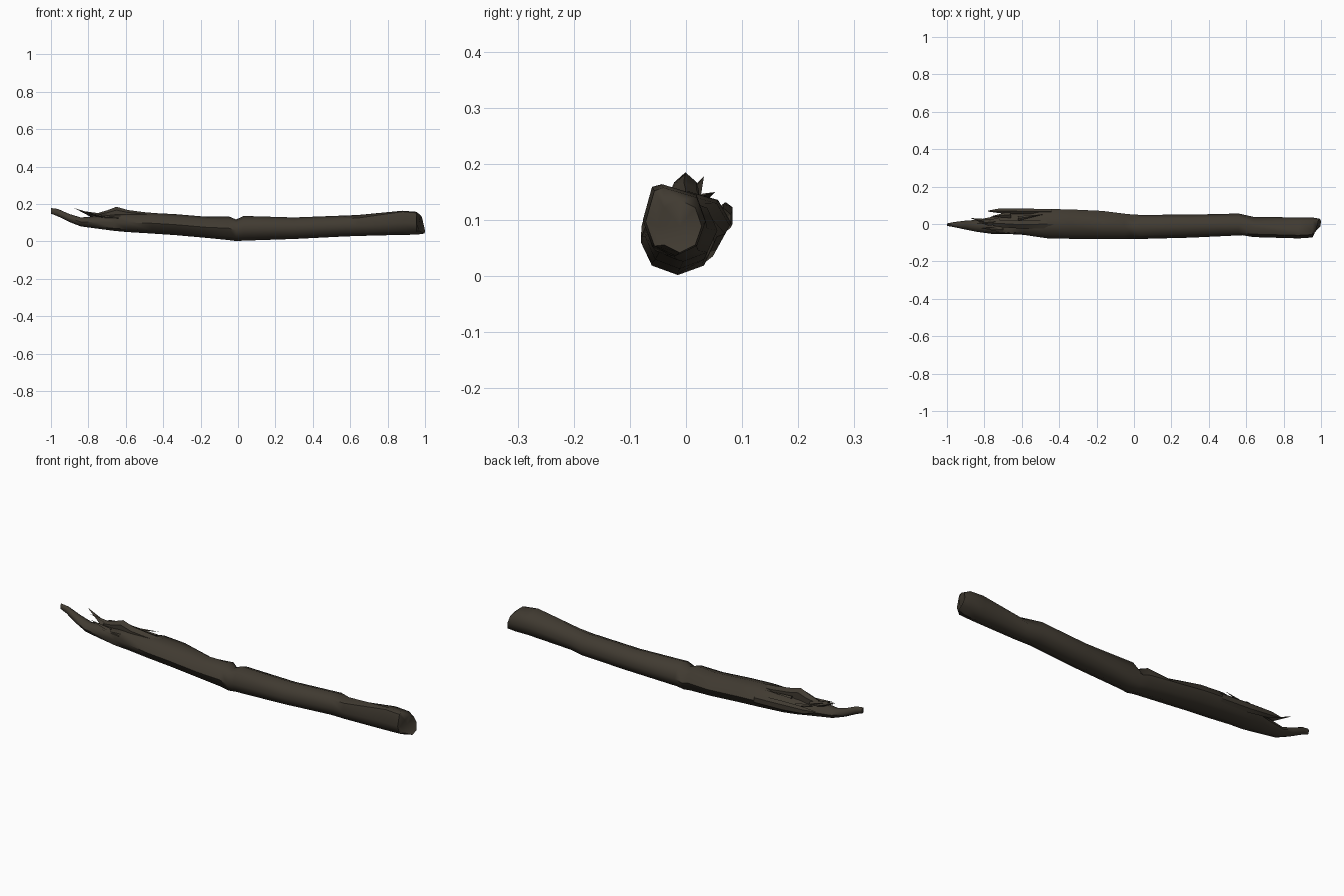
import bpy, bmesh, math
from mathutils import Vector

bark = bpy.data.materials.new("dark bark")
bark.diffuse_color = (0.052, 0.043, 0.031, 1)


def finish(bm, name, angle):
    bmesh.ops.recalc_face_normals(bm, faces=bm.faces)
    me = bpy.data.meshes.new(name)
    bm.to_mesh(me)
    bm.free()
    me.materials.append(bark)
    ob = bpy.data.objects.new(name, me)
    bpy.context.collection.objects.link(ob)
    bpy.context.view_layer.objects.active = ob
    ob.select_set(True)
    bpy.ops.object.shade_smooth_by_angle(angle=math.radians(angle))
    ob.select_set(False)
    return ob


def loft(name, stations, dents={}, slant=None, sides=8, angle=50):
    """Rings from (x, ymin, ymax, zmin, zmax); vertex 0 is the bottom, 4 the top."""
    bm = bmesh.new()
    rings = []
    for i, (x, y0, y1, z0, z1) in enumerate(stations):
        ring = []
        for k in range(sides):
            a = -math.pi / 2 + 2 * math.pi * k / sides
            p = Vector((x, (y0 + y1) / 2 + (y1 - y0) / 2 * math.cos(a),
                        (z0 + z1) / 2 + (z1 - z0) / 2 * math.sin(a)))
            p += Vector(dents.get((i, k), (0, 0, 0)))
            ring.append(bm.verts.new(p))
        rings.append(ring)
    for a, b in zip(rings, rings[1:]):
        for k in range(sides):
            n = (k + 1) % sides
            bm.faces.new((a[k], a[n], b[n], b[k]))
    for r in (rings[0], rings[-1]):
        c = bm.verts.new(sum((v.co for v in r), Vector()) / sides)
        if r is rings[-1]:
            c.co.x -= 0.015
        for k in range(sides):
            bm.faces.new((r[k], r[(k + 1) % sides], c))
    return finish(bm, name, angle)


def splinter(name, base, tip, width):
    """Thin four-sided spike of broken wood."""
    bm = bmesh.new()
    b, t = Vector(base), Vector(tip)
    d = (t - b).normalized()
    s = d.cross(Vector((0, 0, 1))).normalized() * width
    u = s.cross(d).normalized() * width * 0.6
    ring = [bm.verts.new(b + o) for o in (s, u, -s, -u)]
    top = bm.verts.new(t)
    for k in range(4):
        bm.faces.new((ring[k], ring[(k + 1) % 4], top))
    bm.faces.new(ring)
    return finish(bm, name, 30)


# main log, with the broken tongue at the left end
stations = [
    (-1.00, -0.010, 0.003, 0.148, 0.178),
    (-0.965, -0.016, 0.010, 0.135, 0.174),
    (-0.90, -0.030, 0.018, 0.103, 0.146),
    (-0.84, -0.042, 0.022, 0.080, 0.128),
    (-0.75, -0.054, 0.040, 0.068, 0.135),
    (-0.66, -0.066, 0.062, 0.056, 0.148),
    (-0.59, -0.066, 0.074, 0.050, 0.152),
    (-0.46, -0.077, 0.080, 0.042, 0.152),
    (-0.34, -0.079, 0.078, 0.034, 0.146),
    (-0.17, -0.080, 0.070, 0.019, 0.132),
    (-0.05, -0.080, 0.055, 0.007, 0.134),
    (-0.01, -0.080, 0.051, 0.002, 0.117),
    (0.03, -0.080, 0.049, 0.004, 0.136),
    (0.30, -0.073, 0.050, 0.013, 0.128),
    (0.56, -0.066, 0.056, 0.026, 0.138),
    (0.64, -0.070, 0.038, 0.029, 0.141),
    (0.88, -0.077, 0.035, 0.035, 0.164),
    (0.955, -0.072, 0.035, 0.036, 0.158),
    (0.985, -0.050, 0.028, 0.042, 0.136),
]
dents = {
    # hollow on the front and the gouge behind the splinters
    (5, 6): (0, 0.012, 0), (6, 6): (0, 0.008, 0),
    (6, 3): (0, -0.02, -0.022), (5, 3): (0, -0.01, -0.02),
    # flattened back near the middle
    (9, 3): (0, -0.012, -0.01), (11, 3): (0, -0.012, -0.008),
    # ridge and hollows toward the sawn end
    (14, 6): (0.02, 0.006, 0), (15, 3): (0, -0.01, -0.008),
    (16, 4): (0, -0.022, 0), (17, 4): (0, -0.022, 0),
    (16, 5): (0, 0, 0.014), (17, 5): (0, 0, 0.012),
    # slanted sawn end
    (18, 0): (0.012, 0, 0), (18, 1): (0.015, 0, 0), (18, 2): (0.008, 0, 0),
    (18, 3): (0, 0, 0), (18, 4): (-0.005, 0, 0), (18, 5): (-0.012, 0, 0),
    (18, 6): (-0.03, 0, 0), (18, 7): (-0.015, 0, 0),
}
loft("log", stations, dents)

# raised torn bark above the break
loft("torn_bark_ridge", [
    (-0.755, -0.012, 0.020, 0.120, 0.150),
    (-0.70, -0.022, 0.026, 0.115, 0.166),
    (-0.65, -0.024, 0.022, 0.115, 0.185),
    (-0.59, -0.030, 0.022, 0.115, 0.168),
    (-0.50, -0.028, 0.026, 0.115, 0.156),
    (-0.38, -0.020, 0.020, 0.120, 0.146)], sides=6, angle=30)

# strip of bark split away at the back
loft("split_bark_strip", [
    (-0.78, 0.066, 0.072, 0.118, 0.126),
    (-0.72, 0.056, 0.085, 0.095, 0.132),
    (-0.60, 0.050, 0.085, 0.080, 0.130),
    (-0.44, 0.050, 0.082, 0.075, 0.122)], sides=6, angle=30)

# loose splinters
spikes = [
    ((-0.76, 0.005, 0.130), (-0.875, 0.032, 0.178), 0.020),
    ((-0.72, 0.015, 0.135), (-0.84, 0.004, 0.164), 0.020),
    ((-0.70, -0.030, 0.130), (-0.82, -0.022, 0.150), 0.016),
    ((-0.66, 0.050, 0.120), (-0.77, 0.040, 0.140), 0.018),
    ((-0.64, -0.040, 0.125), (-0.74, -0.045, 0.130), 0.014),
    ((-0.62, 0.030, 0.140), (-0.48, 0.052, 0.150), 0.012),
]
for i, (b, t, w) in enumerate(spikes):
    splinter("splinter_%d" % (i + 1), b, t, w)
